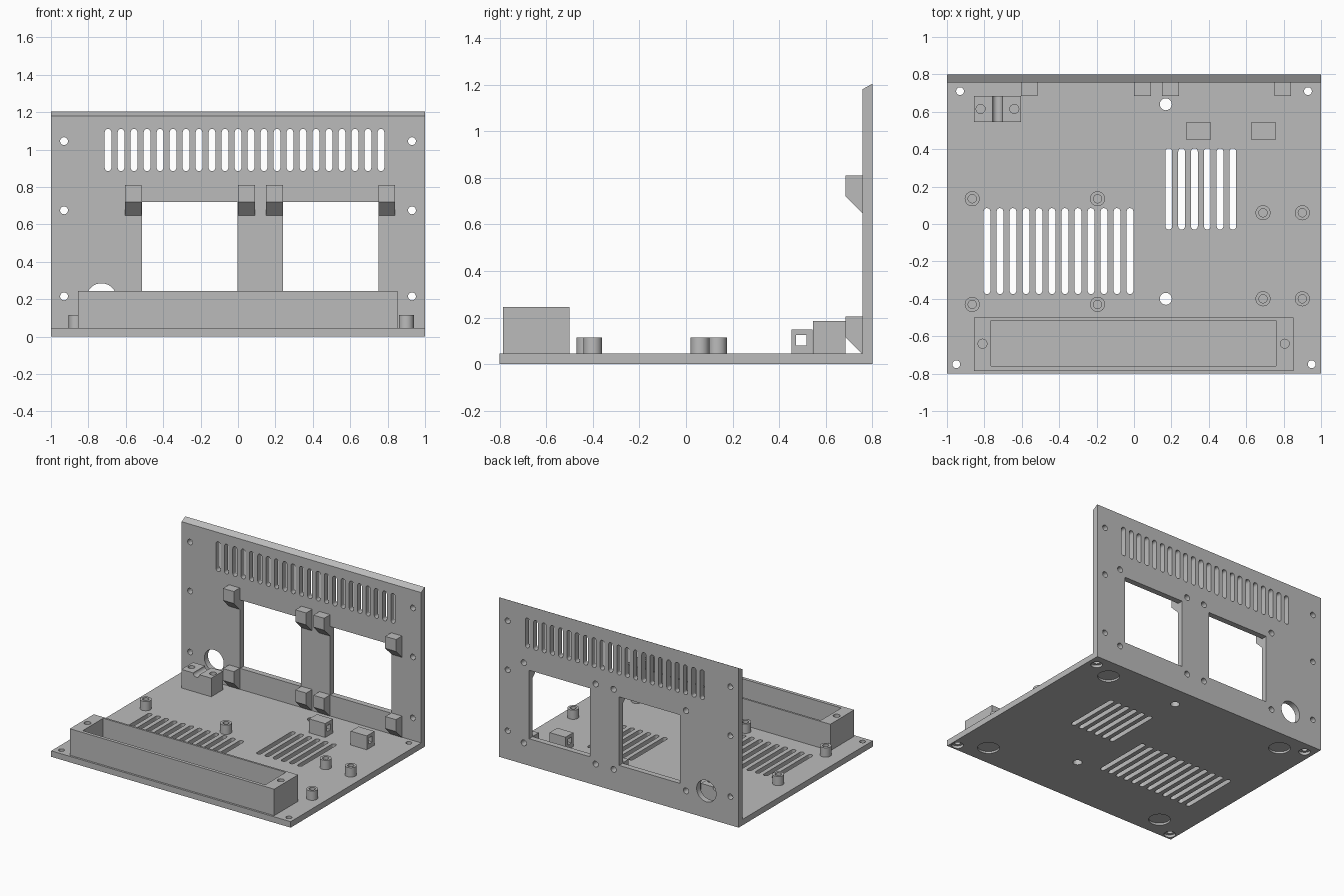
import bpy
import bmesh
from math import cos, sin, pi, radians

if "Cube" in bpy.data.objects:
    bpy.data.objects.remove(bpy.data.objects["Cube"])

grey = bpy.data.materials.new("matte grey")
grey.use_nodes = True
colour = (0.5, 0.5, 0.5, 1)
grey.diffuse_color = colour
grey.node_tree.nodes["Principled BSDF"].inputs["Base Color"].default_value = colour

FLOOR = 0.045   # top of the base plate
WALL = 0.757    # inner face of the rear panel


# Outlines in two dimensions
def rect(a0, a1, b0, b1):
    return [(a0, b0), (a1, b0), (a1, b1), (a0, b1)]


def circle(a, b, r, n=32):
    return [(a + r * cos(2 * pi * i / n), b + r * sin(2 * pi * i / n)) for i in range(n)]


def slot(a, b0, b1, r=0.018, n=8):
    top = [(a + r * cos(pi * i / n), b1 - r + r * sin(pi * i / n)) for i in range(n + 1)]
    low = [(a - r * cos(pi * i / n), b0 + r - r * sin(pi * i / n)) for i in range(n + 1)]
    return top + low


# A prism is an outline extruded along one axis
def prism(outline, axis, lo, hi):
    return outline, axis, lo, hi


def place(axis, a, b, h):
    return {"x": (h, a, b), "y": (a, h, b), "z": (a, b, h)}[axis]


def build(name, prisms):
    bm = bmesh.new()
    for outline, axis, lo, hi in prisms:
        ends = [[bm.verts.new(place(axis, a, b, h)) for a, b in outline] for h in (lo, hi)]
        faces = [bm.faces.new(ends[0]), bm.faces.new(ends[1])]
        for i in range(len(outline)):
            j = (i + 1) % len(outline)
            faces.append(bm.faces.new((ends[0][i], ends[0][j], ends[1][j], ends[1][i])))
        bmesh.ops.recalc_face_normals(bm, faces=faces)
    mesh = bpy.data.meshes.new(name)
    bm.to_mesh(mesh)
    bm.free()
    mesh.materials.append(grey)
    obj = bpy.data.objects.new(name, mesh)
    bpy.context.collection.objects.link(obj)
    return obj


def part(name, body, *cut_groups):
    """Build a solid, cut each group of prisms from it and shade it."""
    obj = build(name, [body])
    for group in cut_groups:
        cutter = build("cutter", group)
        cutter.hide_render = True
        mod = obj.modifiers.new("cut", "BOOLEAN")
        mod.operation = "DIFFERENCE"
        mod.solver = "EXACT"
        mod.object = cutter
        bpy.context.view_layer.update()
        graph = bpy.context.evaluated_depsgraph_get()
        mesh = bpy.data.meshes.new_from_object(obj.evaluated_get(graph))
        obj.modifiers.clear()
        obj.data = mesh
        bpy.data.objects.remove(cutter)
    bpy.ops.object.select_all(action="DESELECT")
    obj.select_set(True)
    bpy.context.view_layer.objects.active = obj
    bpy.ops.object.shade_smooth_by_angle(angle=radians(30))
    return obj


# Base plate with vents, screw holes, counterbores and foot recesses
corners = [(-0.93, 0.71), (0.93, 0.71), (-0.95, -0.75), (0.95, -0.75)]
base_cuts = [prism(slot(-0.786 + 0.0695 * i, -0.375, 0.085), "z", -0.1, 0.1) for i in range(12)]
base_cuts += [prism(slot(0.186 + 0.0685 * i, -0.03, 0.405), "z", -0.1, 0.1) for i in range(6)]
base_cuts += [prism(circle(0.17, y, 0.032), "z", -0.1, 0.1) for y in (-0.4, 0.64)]
base_cuts += [prism(circle(x, y, 0.021), "z", -0.1, 0.1) for x, y in corners]
recesses = [prism(circle(x, y, 0.04), "z", -0.1, 0.02) for x, y in corners]
recesses += [prism(circle(x, y, 0.075), "z", -0.1, 0.015)
             for x in (-0.765, 0.765) for y in (-0.64, 0.64)]
part("base_plate", prism(rect(-1, 1, -0.8, WALL), "z", 0, FLOOR), base_cuts, recesses)

# Rear panel with sloped top, windows, vents and holes
clip_xs = (-0.56, 0.045, 0.195, 0.795)
clip_levels = (0.765, 0.16)
clip_holes = [prism(circle(x, z, 0.022), "y", 0.71, 0.9) for x in clip_xs for z in clip_levels]
panel_cuts = [prism(slot(-0.695 + 0.0695 * i, 0.885, 1.11), "y", 0.6, 0.9) for i in range(22)]
panel_cuts += [prism(rect(x, x + 0.51, 0.203, 0.72), "y", 0.6, 0.9) for x in (-0.512, 0.24)]
panel_cuts += [prism(circle(x, z, 0.021), "y", 0.6, 0.9)
               for x in (-0.93, 0.93) for z in (0.215, 0.675, 1.045)]
panel_cuts.append(prism(circle(-0.73, 0.204, 0.081, 48), "y", 0.6, 0.9))
panel_side = [(WALL, 0), (0.8, 0), (0.8, 1.204), (WALL, 1.18)]
part("rear_panel", prism(panel_side, "x", -1, 1), panel_cuts, clip_holes)

# Sloped screw blocks around the windows
for x in clip_xs:
    for z in clip_levels:
        side = [(WALL, z + 0.045), (0.685, z + 0.045), (0.685, z - 0.045), (WALL, z - 0.117)]
        part("window_screw_block", prism(side, "x", x - 0.045, x + 0.045),
             [prism(circle(x, z, 0.022), "y", 0.71, 0.9)])

# Hollow front tray with a screw hole at each end
part("front_tray", prism(rect(-0.855, 0.852, -0.785, -0.5), "z", FLOOR, 0.245),
     [prism(rect(-0.765, 0.76, -0.76, -0.515), "z", FLOOR + 0.002, 0.4)]
     + [prism(circle(x, -0.64, 0.024), "z", 0.1, 0.4) for x in (-0.81, 0.806)])

# Board standoffs
boards = [((-0.865, -0.195), (0.135, -0.43)), ((0.69, 0.9), (0.06, -0.4))]
for xs, ys in boards:
    for x in xs:
        for y in ys:
            part("standoff", prism(circle(x, y, 0.04), "z", FLOOR, 0.115),
                 [prism(circle(x, y, 0.022), "z", FLOOR + 0.002, 0.3)])

# Cable clamp with a rounded groove and two screw holes
part("cable_clamp", prism(rect(-0.855, -0.605, 0.545, 0.685), "z", FLOOR, 0.185),
     [prism(circle(-0.73, 0.185, 0.026), "y", 0.4, 0.8)]
     + [prism(circle(x, 0.615, 0.024), "z", 0.08, 0.4) for x in (-0.82, -0.64)])

# Cable tie blocks with a square passage
for x in (0.345, 0.692):
    part("tie_block", prism(rect(x - 0.067, x + 0.067, 0.452, 0.544), "z", FLOOR, 0.15),
         [prism(rect(0.473, 0.517, 0.08, 0.125), "x", x - 0.2, x + 0.2)])
